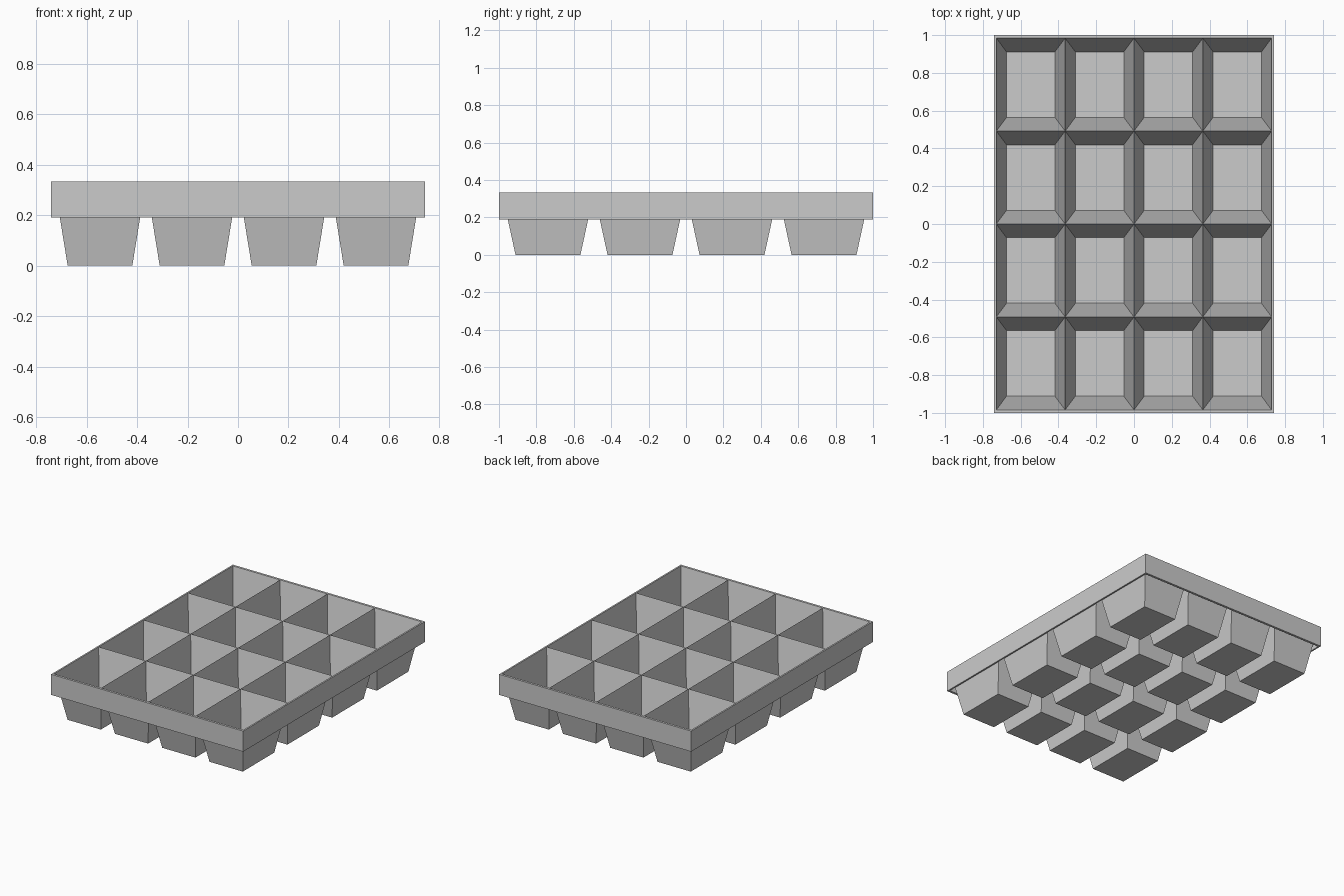
import bpy, bmesh

if "Cube" in bpy.data.objects:
    bpy.data.objects.remove(bpy.data.objects["Cube"])

TOP, SKIRT_Z = 0.333, 0.19
HX, HY = 0.74, 1.0            # outer half sizes
PX, PY = 0.3645, 0.492        # cell pitch
FX, FY = 0.128, 0.1735        # half sizes of a cell floor
COLS, ROWS = 4, 4
IX, IY = PX * COLS / 2, PY * ROWS / 2


def rect(bm, cx, cy, hx, hy, z):
    return [bm.verts.new((cx + sx * hx, cy + sy * hy, z))
            for sx, sy in ((-1, -1), (1, -1), (1, 1), (-1, 1))]


def bridge(bm, a, b):
    for i in range(4):
        j = (i + 1) % 4
        bm.faces.new((a[i], a[j], b[j], b[i]))


def finish(bm, name):
    mesh = bpy.data.meshes.new(name)
    bm.to_mesh(mesh)
    bm.free()
    obj = bpy.data.objects.new(name, mesh)
    bpy.context.collection.objects.link(obj)
    return obj


# Tapered cells: thin sheet pockets that share their top edges
bm = bmesh.new()
for i in range(COLS):
    for j in range(ROWS):
        cx = (i - (COLS - 1) / 2) * PX
        cy = (j - (ROWS - 1) / 2) * PY
        mouth = rect(bm, cx, cy, PX / 2, PY / 2, TOP)
        floor = rect(bm, cx, cy, FX, FY, 0)
        bridge(bm, mouth, floor)
        bm.faces.new(floor)
bmesh.ops.remove_doubles(bm, verts=bm.verts, dist=1e-4)
finish(bm, "cell_pockets")

# Rim: thin rectangular band hanging from the top edge
bm = bmesh.new()
rings = [rect(bm, 0, 0, hx, hy, z) for hx, hy, z in (
    (HX, HY, SKIRT_Z), (HX, HY, TOP), (IX, IY, TOP), (IX, IY, SKIRT_Z))]
for k in range(4):
    bridge(bm, rings[k], rings[(k + 1) % 4])
bmesh.ops.recalc_face_normals(bm, faces=bm.faces)
finish(bm, "rim_skirt")
